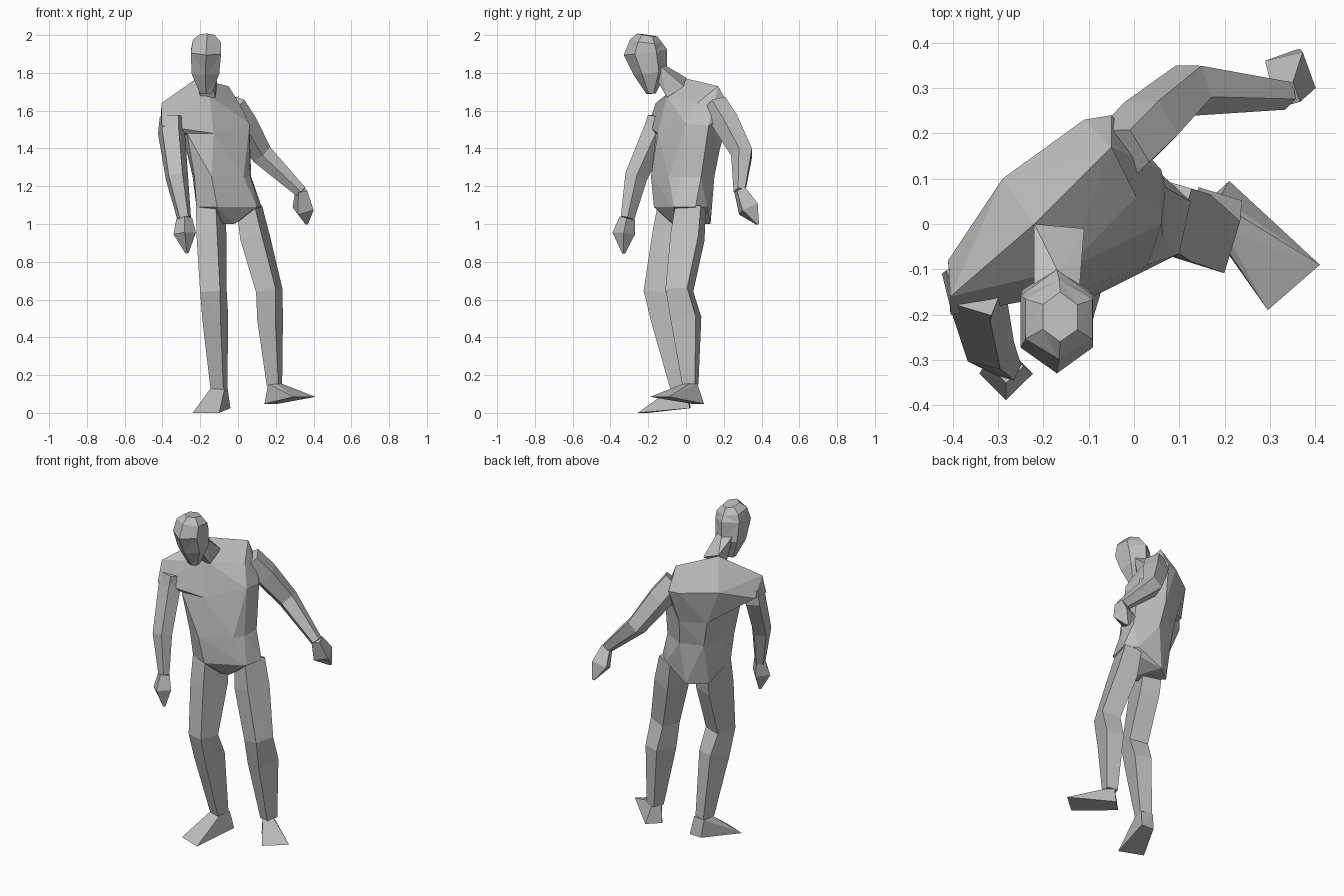
import bpy
import bmesh
from math import cos, sin, pi, radians
from mathutils import Vector

cube = bpy.data.objects.get("Cube")
if cube:
    bpy.data.objects.remove(cube, do_unlink=True)

grey = bpy.data.materials.new("plain grey")
grey.use_nodes = True
grey.diffuse_color = (0.52, 0.52, 0.52, 1)
grey.node_tree.nodes["Principled BSDF"].inputs["Base Color"].default_value = grey.diffuse_color


def finish(name, bm):
    """Turn a bmesh into a flat-shaded object."""
    bmesh.ops.recalc_face_normals(bm, faces=bm.faces)
    mesh = bpy.data.meshes.new(name)
    bm.to_mesh(mesh)
    bm.free()
    mesh.materials.append(grey)
    obj = bpy.data.objects.new(name, mesh)
    bpy.context.collection.objects.link(obj)
    return obj


def hull(name, points):
    """Faceted solid wrapped around a few landmark points."""
    bm = bmesh.new()
    for point in points:
        bm.verts.new(point)
    bmesh.ops.convex_hull(bm, input=bm.verts)
    loose = [v for v in bm.verts if not v.link_faces]
    bmesh.ops.delete(bm, geom=loose, context="VERTS")
    return finish(name, bm)


def limb(name, sides, yaw, stations):
    """Faceted tube; each station is x, y, z, half width, half depth."""
    bm = bmesh.new()
    centres = [Vector(s[:3]) for s in stations]
    facing = Vector((cos(radians(yaw)), sin(radians(yaw)), 0))
    last = len(stations) - 1
    rings = []
    for i, (centre, station) in enumerate(zip(centres, stations)):
        along = (centres[min(i + 1, last)] - centres[max(i - 1, 0)]).normalized()
        side = (facing - along * facing.dot(along)).normalized()
        depth = along.cross(side)
        grow = 1 / cos(pi / sides)
        ring = []
        for k in range(sides):
            a = 2 * pi * (k + 0.5) / sides
            offset = side * cos(a) * station[3] + depth * sin(a) * station[4]
            ring.append(bm.verts.new(centre + offset * grow))
        rings.append(ring)
    for low, high in zip(rings, rings[1:]):
        for k in range(sides):
            n = (k + 1) % sides
            bm.faces.new((low[k], low[n], high[n], high[k]))
    bm.faces.new(rings[0])
    bm.faces.new(rings[-1])
    bmesh.ops.triangulate(bm, faces=[f for f in bm.faces if len(f.verts) == 4])
    return finish(name, bm)


def level(z, outline):
    return [(x, y, z) for x, y in outline]


# Torso: chest, abdomen and pelvis share their joining outlines
ribs = [(-.27, -.16, 1.48), (-.13, -.15, 1.48), (.06, 0, 1.53), (.06, .12, 1.52),
        (-.29, -.06, 1.46), (-.22, .11, 1.4), (-.08, .18, 1.4)]
shoulders = [(-.405, -.16, 1.64), (-.41, -.08, 1.53), (-.405, -.2, 1.52), (-.05, .17, 1.73),
             (.005, .06, 1.64), (-.22, 0, 1.77), (-.15, -.1, 1.68),
             (-.29, .1, 1.6), (-.11, .23, 1.6), (-.05, .24, 1.6)]
waist = level(1.25, [(-.23, -.14), (-.14, -.185), (.03, -.09), (.065, -.03),
                     (.07, .08), (-.06, .15), (-.19, .1), (-.24, -.05)])
hips = level(1.09, [(-.22, -.12), (-.11, -.17), (.1, -.065), (.125, .05), (.06, .11)])
seat = level(1.0, [(-.09, .13), (-.19, .05), (-.02, -.06), (-.07, -.07)])
hull("chest", ribs + shoulders)
hull("abdomen", ribs + waist)
hull("pelvis", waist + hips + seat)

# Neck and bowed head
hull("neck", [(-.22, 0, 1.775), (-.11, -.01, 1.73), (-.12, -.1, 1.67), (-.2, -.1, 1.67)]
     + level(1.84, [(-.22, -.14), (-.12, -.14), (-.165, -.11), (-.165, -.2)]))
limb("head", 6, 0, [(-.17, -.185, 1.69, .03, .022), (-.172, -.188, 1.8, .073, .077),
                    (-.17, -.215, 1.91, .08, .1), (-.165, -.21, 1.965, .074, .076),
                    (-.163, -.205, 2.0, .038, .048)])

# Arms, each ending in a closed tapered hand
limb("right_arm", 5, 45, [(-.352, -.14, 1.57, .045, .06), (-.355, -.15, 1.5, .053, .068),
                          (-.325, -.265, 1.25, .046, .055), (-.285, -.31, 1.03, .026, .035)])
limb("right_hand", 4, 45, [(-.285, -.31, 1.03, .027, .032), (-.282, -.33, .95, .042, .042),
                           (-.27, -.33, .845, .006, .006)])
limb("left_arm", 5, -45, [(-.03, .155, 1.63, .058, .058), (.03, .215, 1.53, .06, .062),
                          (.125, .3, 1.37, .05, .05), (.335, .285, 1.17, .026, .028)])
limb("left_hand", 4, 20, [(.335, .285, 1.18, .025, .025), (.345, .33, 1.08, .044, .046),
                          (.363, .38, 1.0, .006, .006)])

# Legs with bulging calves
limb("right_leg", 4, -17, [(-.145, -.055, 1.08, .055, .085), (-.14, -.08, .93, .057, .088),
                           (-.13, -.15, .64, .055, .061), (-.12, -.105, .5, .05, .07),
                           (-.1, -.035, .12, .035, .036)])
limb("left_leg", 4, -17, [(.06, .025, 1.09, .05, .07), (.09, .008, .93, .06, .077),
                          (.165, -.035, .65, .055, .06), (.17, 0, .5, .05, .07),
                          (.193, .023, .15, .032, .035)])

# Wedge feet: ankle outline, heel corners, toe corners
hull("right_foot", level(.13, [(-.145, -.06), (-.07, -.075), (-.055, 0), (-.13, .01)])
     + level(.025, [(-.04, .02), (-.12, .025)])
     + level(0, [(-.24, -.2), (-.1, -.255)]))
hull("left_foot", level(.155, [(.16, .01), (.2, -.015), (.23, .02), (.19, .06)])
     + level(.048, [(.21, .095), (.14, .03)])
     + level(.085, [(.41, -.09), (.295, -.19)]))
